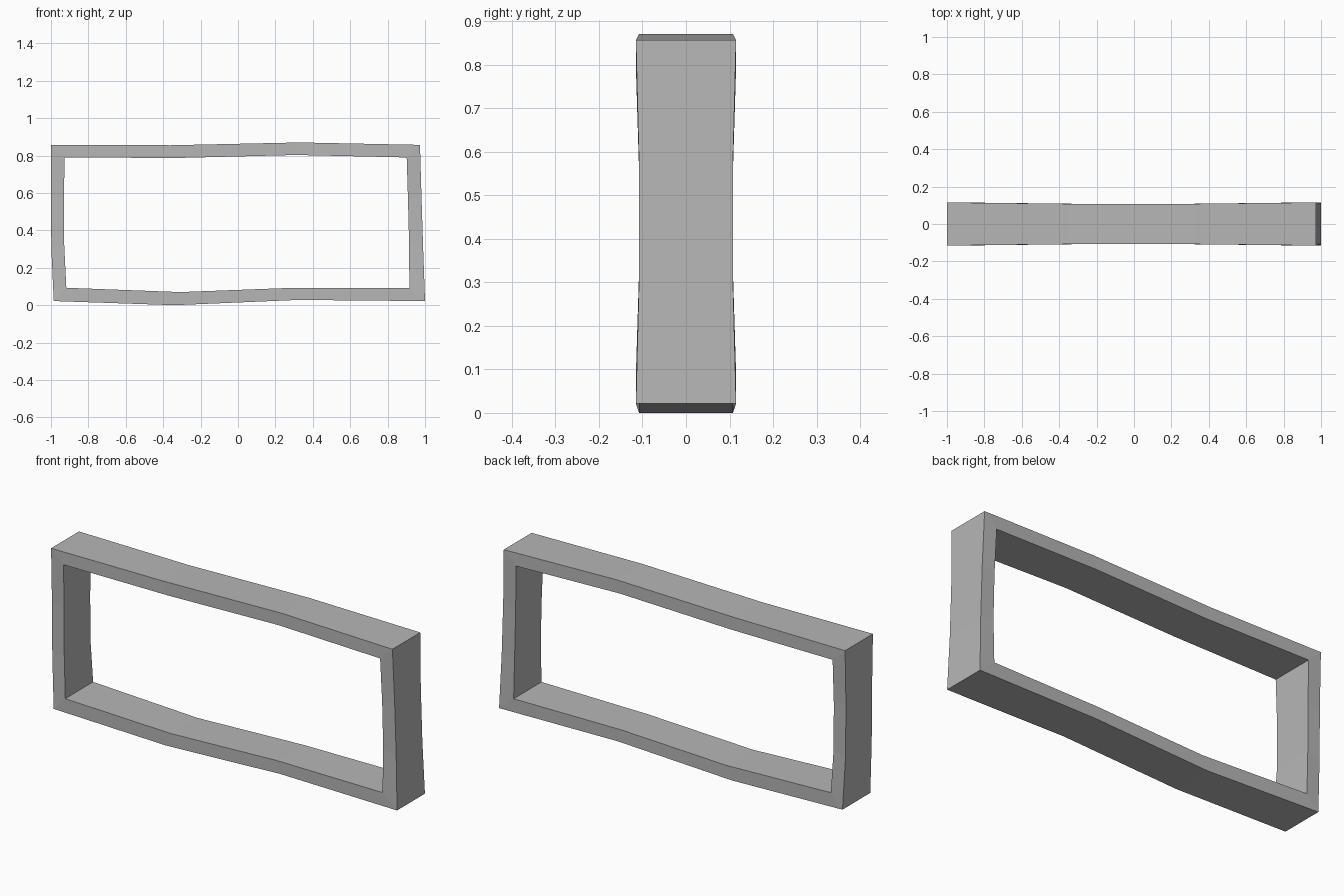
import bpy
import bmesh

# Remove only the default object
default_cube = bpy.data.objects.get("Cube")
if default_cube:
    bpy.data.objects.remove(default_cube, do_unlink=True)


def make_material(name, colour):
    material = bpy.data.materials.new(name)
    material.use_nodes = True
    material.diffuse_color = colour
    shader = next(n for n in material.node_tree.nodes if n.type == "BSDF_PRINCIPLED")
    shader.inputs["Base Color"].default_value = colour
    return material


CORNER_DEPTH = 0.115    # half depth where two bars meet
MIDDLE_DEPTH = 0.108    # half depth along the slimmer middle of a bar

# Each bar starts at a corner and bends twice: (x, z) points, counter-clockwise
outer_bars = {
    "bottom": [(-0.985, 0.022), (-0.34, 0.0), (0.32, 0.028)],
    "right": [(1.0, 0.022), (0.99, 0.3), (0.981, 0.58)],
    "top": [(0.973, 0.857), (0.33, 0.87), (-0.36, 0.855)],
    "left": [(-1.0, 0.857), (-1.0, 0.58), (-0.998, 0.3)],
}
inner_bars = {
    "bottom": [(-0.918, 0.093), (-0.31, 0.07), (0.3, 0.093)],
    "right": [(0.916, 0.093), (0.915, 0.32), (0.909, 0.56)],
    "top": [(0.902, 0.79), (0.31, 0.803), (-0.33, 0.787)],
    "left": [(-0.928, 0.79), (-0.93, 0.56), (-0.929, 0.32)],
}


def add_loop(bm, bars, side):
    """Add one closed loop of points on the front (-1) or back (+1)."""
    loop = []
    for points in bars.values():
        for index, (x, z) in enumerate(points):
            depth = CORNER_DEPTH if index == 0 else MIDDLE_DEPTH
            loop.append(bm.verts.new((x, side * depth, z)))
    return loop


def bridge(bm, first, second):
    """Join two closed loops with a band of quads."""
    for i in range(len(first)):
        j = (i + 1) % len(first)
        bm.faces.new((first[i], first[j], second[j], second[i]))


def build_frame(name, material):
    bm = bmesh.new()
    # Loops run around the square cross-section of the bars
    loops = [
        add_loop(bm, outer_bars, -1),
        add_loop(bm, inner_bars, -1),
        add_loop(bm, inner_bars, 1),
        add_loop(bm, outer_bars, 1),
    ]
    for first, second in zip(loops, loops[1:] + loops[:1]):
        bridge(bm, first, second)
    bmesh.ops.recalc_face_normals(bm, faces=bm.faces)
    mesh = bpy.data.meshes.new(name)
    bm.to_mesh(mesh)
    bm.free()
    mesh.materials.append(material)
    frame = bpy.data.objects.new(name, mesh)
    bpy.context.collection.objects.link(frame)
    return frame


# Warped rectangular frame with flat faces
build_frame("window_frame", make_material("plain grey", (0.47, 0.47, 0.47, 1.0)))
